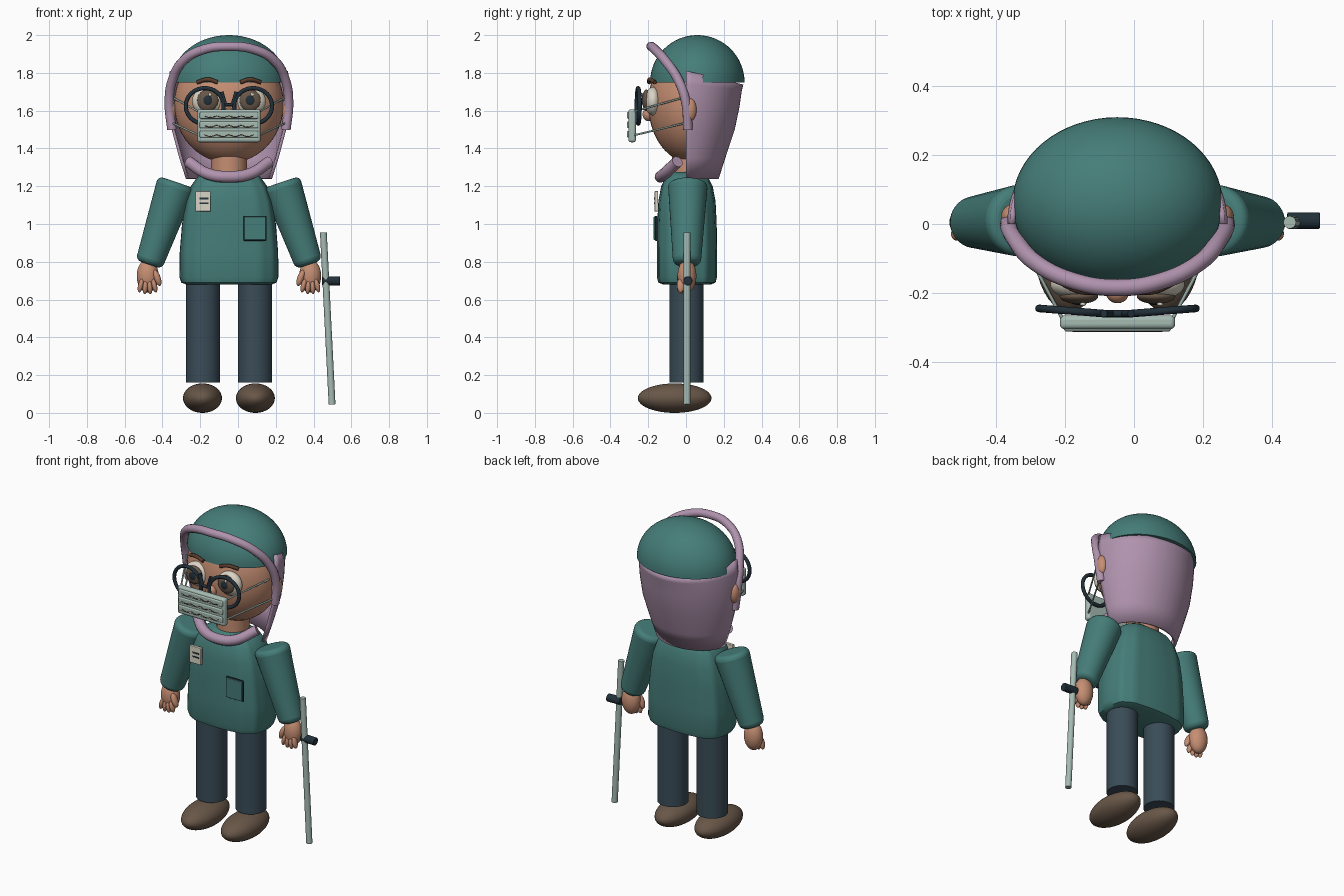
import bpy, bmesh, math
from mathutils import Vector

cube = bpy.data.objects.get("Cube")
if cube:
    bpy.data.objects.remove(cube, do_unlink=True)

CX = -0.048  # body centre line


def material(name, r, g, b):
    m = bpy.data.materials.new(name)
    m.use_nodes = True
    m.diffuse_color = (r, g, b, 1)
    m.node_tree.nodes["Principled BSDF"].inputs["Base Color"].default_value = (r, g, b, 1)
    return m


TEAL = material("teal cloth", 0.06, 0.205, 0.19)
MAUVE = material("mauve", 0.43, 0.29, 0.42)
SKIN = material("skin", 0.56, 0.27, 0.17)
SLATE = material("slate trousers", 0.042, 0.072, 0.095)
BROWN = material("shoe brown", 0.14, 0.095, 0.065)
PALE = material("pale grey green", 0.38, 0.5, 0.45)
CREAM = material("cream", 0.7, 0.66, 0.56)
DARK = material("dark frame", 0.016, 0.03, 0.042)
BROW = material("brow brown", 0.1, 0.045, 0.025)


def finish(o, name, mat, bevel=0, angle=40):
    o.name = name
    o.data.materials.clear()
    o.data.materials.append(mat)
    bpy.ops.object.select_all(action="DESELECT")
    o.select_set(True)
    bpy.context.view_layer.objects.active = o
    if bevel:
        mod = o.modifiers.new("Bevel", "BEVEL")
        mod.width, mod.segments = bevel, 4
    bpy.ops.object.shade_smooth_by_angle(angle=math.radians(angle))
    return o


def ball(name, mat, loc, size, rot=(0, 0, 0)):
    bpy.ops.mesh.primitive_uv_sphere_add(segments=40, ring_count=24, location=loc, rotation=rot)
    bpy.context.object.scale = size
    return finish(bpy.context.object, name, mat)


def box(name, mat, loc, size, bevel=0):
    bpy.ops.mesh.primitive_cube_add(size=1, location=loc)
    o = bpy.context.object
    o.scale = size
    bpy.ops.object.transform_apply(location=False, rotation=False, scale=True)
    return finish(o, name, mat, bevel)


def cone(name, mat, a, b, r1, r2, bevel=0):
    a, b = Vector(a), Vector(b)
    bpy.ops.mesh.primitive_cone_add(vertices=36, radius1=r1, radius2=r2, depth=(b - a).length, location=(a + b) / 2)
    o = bpy.context.object
    o.rotation_euler = (b - a).to_track_quat("Z", "Y").to_euler()
    return finish(o, name, mat, bevel)


def tube(name, mat, points, radius, closed=False, smooth=True):
    c = bpy.data.curves.new(name, "CURVE")
    c.dimensions = "3D"
    c.bevel_depth, c.bevel_resolution, c.resolution_u = radius, 4, 8
    c.use_fill_caps = True
    s = c.splines.new("BEZIER")
    s.bezier_points.add(len(points) - 1)
    for p, co in zip(s.bezier_points, points):
        p.co = co
        p.handle_left_type = p.handle_right_type = "AUTO" if smooth else "VECTOR"
    s.use_cyclic_u = closed
    o = bpy.data.objects.new(name, c)
    bpy.context.collection.objects.link(o)
    bpy.ops.object.select_all(action="DESELECT")
    o.select_set(True)
    bpy.context.view_layer.objects.active = o
    bpy.ops.object.convert(target="MESH")
    return finish(bpy.context.object, name, mat)


def loft(name, mat, rings, closed=True):
    bm = bmesh.new()
    rows = [[bm.verts.new(p) for p in ring] for ring in rings]
    n = len(rows[0])
    for lo, hi in zip(rows, rows[1:]):
        for i in range(n if closed else n - 1):
            j = (i + 1) % n
            bm.faces.new((lo[i], lo[j], hi[j], hi[i]))
    if closed:
        bm.faces.new(rows[0][::-1])
        bm.faces.new(rows[-1])
    me = bpy.data.meshes.new(name)
    bm.to_mesh(me)
    bm.free()
    o = bpy.data.objects.new(name, me)
    bpy.context.collection.objects.link(o)
    return finish(o, name, mat, angle=50)


def oval(rx, ry, z, cy, power=1.0, ripple=0.0, n=64):
    pts = []
    for i in range(n):
        a = 2 * math.pi * i / n
        c, s = math.cos(a), math.sin(a)
        k = 1 + ripple * math.cos(12 * a)
        pts.append((CX + k * rx * math.copysign(abs(c) ** power, c),
                    cy + k * ry * math.copysign(abs(s) ** power, s), z))
    return pts


# Tunic, neck and collar roll
loft("tunic", TEAL, [oval(rx, ry, z, 0.005, 0.65, 0.01) for z, rx, ry in (
    (0.68, 0.225, 0.125), (0.69, 0.25, 0.15), (0.72, 0.26, 0.158), (0.85, 0.258, 0.158),
    (1.0, 0.246, 0.156), (1.12, 0.228, 0.15), (1.2, 0.2, 0.135), (1.25, 0.165, 0.11), (1.275, 0.12, 0.085))])
cone("neck", SKIN, (CX, 0.02, 1.2), (CX, 0.02, 1.4), 0.095, 0.095)
tube("collar_roll", MAUVE, [(CX + x, y, z) for x, y, z in (
    (-0.215, -0.045, 1.33), (-0.11, -0.115, 1.265), (0, -0.135, 1.25),
    (0.11, -0.115, 1.265), (0.215, -0.045, 1.33))], 0.031)

# Pocket and badge
pocket_x = CX + 0.138
box("pocket_edge", DARK, (pocket_x, -0.158, 0.977), (0.122, 0.012, 0.132), 0.004)
box("pocket", TEAL, (pocket_x, -0.162, 0.977), (0.114, 0.018, 0.124), 0.004)
box("badge", CREAM, (-0.185, -0.157, 1.12), (0.08, 0.02, 0.108), 0.004)
for i, z in enumerate((1.135, 1.11)):
    box(f"badge_line_{i}", DARK, (-0.18, -0.168, z), (0.045, 0.004, 0.008))

# Head, cap and the cloth hanging behind
ball("head", SKIN, (CX, 0.03, 1.635), (0.29, 0.23, 0.312))
ball("nose", SKIN, (CX, -0.2, 1.58), (0.033, 0.03, 0.035))
loft("cap", TEAL, [oval(0.305 * math.cos(t), 0.25 * math.cos(t), 1.75 + 0.25 * math.sin(t), 0.06)
                   for t in [math.pi / 2 * i / 16 for i in range(16)] + [1.56]])


def cloth_row(rx, depth, z, slope):
    row = []
    for i in range(33):
        a = math.pi * i / 32
        row.append((CX + rx * math.cos(a), depth * math.sin(a), z - slope * math.sin(a)))
    return row


cloth = loft("head_cloth", MAUVE, [cloth_row(*r) for r in (
    (0.22, 0.165, 1.24, 0), (0.255, 0.2, 1.35, 0), (0.295, 0.25, 1.5, 0),
    (0.308, 0.275, 1.62, 0), (0.312, 0.288, 1.74, 0.03), (0.305, 0.296, 1.81, 0.07))], closed=False)
solid = cloth.modifiers.new("Thickness", "SOLIDIFY")
solid.thickness, solid.offset = 0.016, 0

half = [(0.302, 0.01, 1.5), (0.316, 0.0, 1.64), (0.3, -0.04, 1.76), (0.24, -0.11, 1.865), (0.13, -0.165, 1.925)]
tube("head_band", MAUVE, [(CX - x, y, z) for x, y, z in half] + [(CX, -0.185, 1.94)]
     + [(CX + x, y, z) for x, y, z in half[::-1]], 0.025)

# Face mask with pleats
box("face_mask", PALE, (CX, -0.285, 1.52), (0.335, 0.04, 0.175), 0.014)
for i, z in enumerate((1.475, 1.525, 1.575)):
    box(f"mask_pleat_{i}", PALE, (CX, -0.303, z), (0.31, 0.018, 0.036), 0.007)
    tube(f"mask_fold_{i}", BROW, [(CX + 0.13 * k / 4, -0.311, z - 0.008 + 0.004 * (-1) ** k)
                                  for k in range(-4, 5)], 0.0025)

for s, side in ((-1, "right"), (1, "left")):
    def at(x, y, z):
        return (CX + s * x, y, z)

    # Ears, eyes and brows
    ball(f"{side}_ear", SKIN, at(0.308, 0.02, 1.605), (0.03, 0.036, 0.062))
    ball(f"{side}_eye", CREAM, at(0.115, -0.175, 1.65), (0.08, 0.045, 0.075))
    ball(f"{side}_iris", BROWN, at(0.112, -0.21, 1.655), (0.056, 0.022, 0.057))
    ball(f"{side}_pupil", DARK, at(0.112, -0.226, 1.655), (0.026, 0.009, 0.028))
    ball(f"{side}_eye_glint", CREAM, (CX + s * 0.112 + 0.012, -0.233, 1.685), (0.009, 0.005, 0.009))
    tube(f"{side}_brow", BROW, [at(0.06, -0.195, 1.75), at(0.11, -0.192, 1.765), at(0.168, -0.165, 1.75)], 0.011)

    # Spectacle rim and mask straps
    rim = [2 * math.pi * k / 16 for k in range(16)]
    tube(f"{side}_spectacle_rim", DARK, [at(0.128 + 0.1 * math.cos(a), -0.253 + 0.008 * math.cos(a),
                                            1.625 + 0.094 * math.sin(a)) for a in rim], 0.011, closed=True)
    tube(f"{side}_upper_strap", PALE, [at(0.16, -0.275, 1.595), at(0.29, -0.03, 1.665)], 0.005, smooth=False)
    tube(f"{side}_lower_strap", PALE, [at(0.16, -0.275, 1.47), at(0.3, 0.0, 1.535)], 0.005, smooth=False)

    # Sleeve, hand and fingers
    cone(f"{side}_sleeve", TEAL, at(0.424, 0.005, 0.785), at(0.275, 0.01, 1.22), 0.073, 0.106, 0.03)
    ball(f"{side}_hand", SKIN, at(0.43, 0.005, 0.725), (0.058, 0.05, 0.088))
    for k in range(4):
        ball(f"{side}_finger_{k}", SKIN, at(0.395 + 0.024 * k, -0.028, 0.675 - 0.008 * (k in (1, 2))),
             (0.014, 0.02, 0.038), (0, s * (0.25 - 0.16 * k), 0))
    ball(f"{side}_thumb", SKIN, at(0.38, -0.025, 0.715), (0.018, 0.022, 0.045), (0, s * 0.35, 0))

    # Trouser leg and shoe
    cone(f"{side}_trouser_leg", SLATE, at(0.138, 0.002, 0.16), at(0.138, 0.002, 0.72), 0.09, 0.09)
    ball(f"{side}_shoe", BROWN, at(0.14, -0.06, 0.078), (0.103, 0.195, 0.078))

tube("spectacle_bridge", DARK, [(CX + x, -0.26, z) for x, z in (
    (-0.04, 1.7), (-0.018, 1.632), (0.018, 1.632), (0.04, 1.7))], 0.011, smooth=False)

# Walking cane and its grip
cone("cane", PALE, (0.498, 0.005, 0.045), (0.452, 0.005, 0.955), 0.018, 0.018)
cone("cane_grip", DARK, (0.445, 0.01, 0.7), (0.54, 0.01, 0.698), 0.024, 0.024, 0.004)
